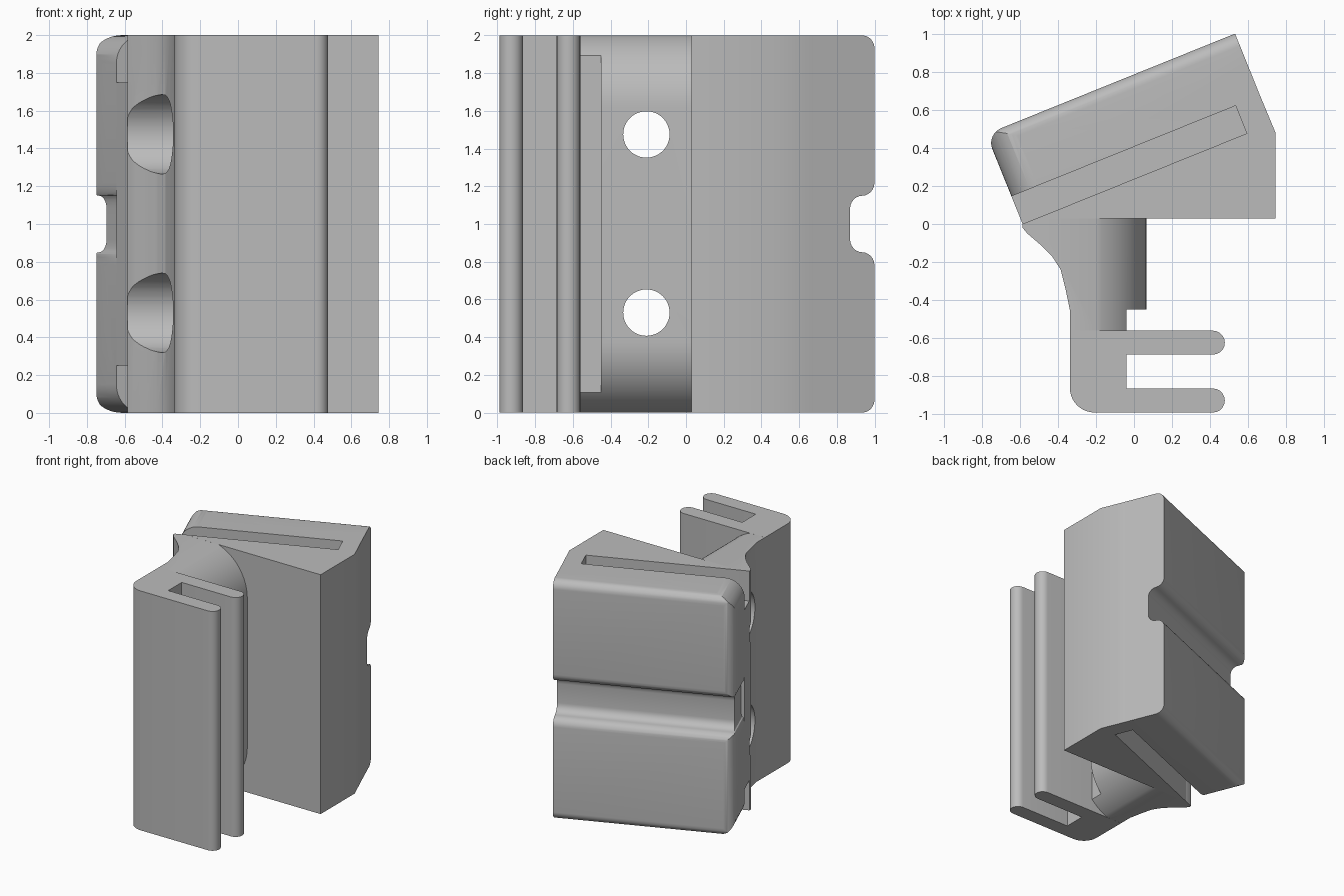
import bpy, bmesh, math
from mathutils import Matrix, Vector

cube = bpy.data.objects.get("Cube")
if cube:
    bpy.data.objects.remove(cube, do_unlink=True)

H = 2.0
grey = bpy.data.materials.new("plain_grey")
grey.use_nodes = True
grey.diffuse_color = (0.5, 0.5, 0.5, 1)
grey.node_tree.nodes["Principled BSDF"].inputs["Base Color"].default_value = (0.5, 0.5, 0.5, 1)

# Tilted frame of the block: u runs along the pad, v towards the back
CORNER = Vector((-0.585, 0, 0))
TILT = Matrix.Translation(CORNER) @ Matrix.Rotation(math.radians(22), 4, "Z")


def uv(u, v):
    p = TILT @ Vector((u, v, 0))
    return p.x, p.y


def arc(cx, cy, r, start, end, n=10, ry=None):
    ry = ry or r
    angles = [math.radians(start + (end - start) * i / n) for i in range(n + 1)]
    return [(cx + r * math.cos(a), cy + ry * math.sin(a)) for a in angles]


def prism(name, outline, low, high, axis="z", frame=None):
    """Extrude an outline along x (y,z points), y (x,z points) or z (x,y points)."""
    place = {"x": lambda p, d: (d, p[0], p[1]),
             "y": lambda p, d: (p[0], d, p[1]),
             "z": lambda p, d: (p[0], p[1], d)}[axis]
    bm = bmesh.new()
    face = bm.faces.new([bm.verts.new(place(p, low)) for p in outline])
    ext = bmesh.ops.extrude_face_region(bm, geom=[face])
    verts = [g for g in ext["geom"] if isinstance(g, bmesh.types.BMVert)]
    bmesh.ops.translate(bm, verts=verts, vec=place((0, 0), high - low))
    bmesh.ops.recalc_face_normals(bm, faces=bm.faces[:])
    if frame:
        bm.transform(frame)
    mesh = bpy.data.meshes.new(name)
    bm.to_mesh(mesh)
    bm.free()
    mesh.materials.append(grey)
    obj = bpy.data.objects.new(name, mesh)
    bpy.context.collection.objects.link(obj)
    return obj


def combine(obj, tool, operation):
    """Apply a boolean and drop the tool."""
    tool.hide_render = True
    mod = obj.modifiers.new("cut", "BOOLEAN")
    mod.operation, mod.object, mod.solver = operation, tool, "EXACT"
    bpy.context.view_layer.objects.active = obj
    bpy.ops.object.modifier_apply(modifier=mod.name)
    bpy.data.objects.remove(tool, do_unlink=True)


def mirror_up(points):
    """Complete an upper half profile with its mirror image in z."""
    return points + [(a, H - z) for a, z in reversed(points)]


# Wedge-shaped body with strap slots sunk in both ends
body = prism("wedge_body", [uv(0, 0), uv(0, 0.157), uv(1.409, 0.157), (0.743, 0.48),
                            (0.743, 0.03), (-0.511, 0.03)], 0, H)
slot = [(-0.1, 0), (1.27, 0), (1.27, 0.157), (-0.1, 0.157)]
for low, high in ((-0.1, 0.25), (1.75, 2.1)):
    combine(body, prism("slot_cutter", slot, low, high, frame=TILT), "DIFFERENCE")

# Rounded back pad with a horizontal groove
plan = [(0, 0.157), (1.409, 0.157), (1.409, 0.509)] + arc(0.085, 0.424, 0.085, 90, 180)
pad = prism("back_pad", plan, 0, H, frame=TILT)


def groove(edge, depth, sign):
    """Upper half of a soft-edged groove, from the outer edge to its floor."""
    half = depth / 2
    return [(edge - sign * d, z) for d, z in
            arc(half, 1.22, half, 180, 270, 6, 0.07) +
            arc(half, 1.08, half, 90, 0, 6, 0.07)]


side = [(0, H)] + arc(0.439, H - 0.07, 0.07, 90, 0) + groove(0.509, 0.14, 1)
combine(pad, prism("pad_side_profile", mirror_up(side), -1, 2, "x", TILT), "INTERSECT")
end = [(1.6, H)] + arc(0.15, H - 0.15, 0.15, 90, 180) + groove(0, 0.03, -1)
combine(pad, prism("pad_end_profile", mirror_up(end), -1, 2, "y", TILT), "INTERSECT")

# Neck with a flared left side and domed right side
neck = prism("neck", [(-0.511, 0.03), (-0.585, 0), (-0.585, -0.02), (-0.56, -0.05),
                      (-0.49, -0.11), (-0.43, -0.17), (-0.385, -0.24), (-0.36, -0.34),
                      (-0.337, -0.45), (-0.337, -0.56), (-0.04, -0.56), (-0.04, -0.45),
                      (0.065, -0.45), (0.065, 0.03)], 0, H)
dome = [(-0.8, H)] + arc(-0.335, 1.623, 0.4, 70.3, 0, 16)
combine(neck, prism("neck_dome", mirror_up(dome), -1, 1, "y"), "INTERSECT")

# Two screw holes, each with a wide counterbore on the left side
for z in (0.53, 1.475):
    for radius, low, high in ((0.21, -1, -0.2), (0.123, -0.5, 0.5)):
        circle = arc(-0.21, z, radius, 0, 360, 48)[:-1]
        combine(neck, prism("hole_cutter", circle, low, high, "x"), "DIFFERENCE")

# Clip: spine with two round-ended arms
R = 0.063
clip = prism("clip", [(-0.337, -0.56)] + arc(-0.207, -0.86, 0.13, 180, 270)
             + arc(0.414, -0.927, R, -90, 90) + [(-0.04, -0.864), (-0.04, -0.686)]
             + arc(0.414, -0.623, R, -90, 90), 0, H)

# Smooth the curved surfaces, keep hard edges
bpy.ops.object.select_all(action="DESELECT")
for obj in (body, pad, neck, clip):
    obj.select_set(True)
bpy.context.view_layer.objects.active = body
bpy.ops.object.shade_smooth_by_angle(angle=math.radians(30))
